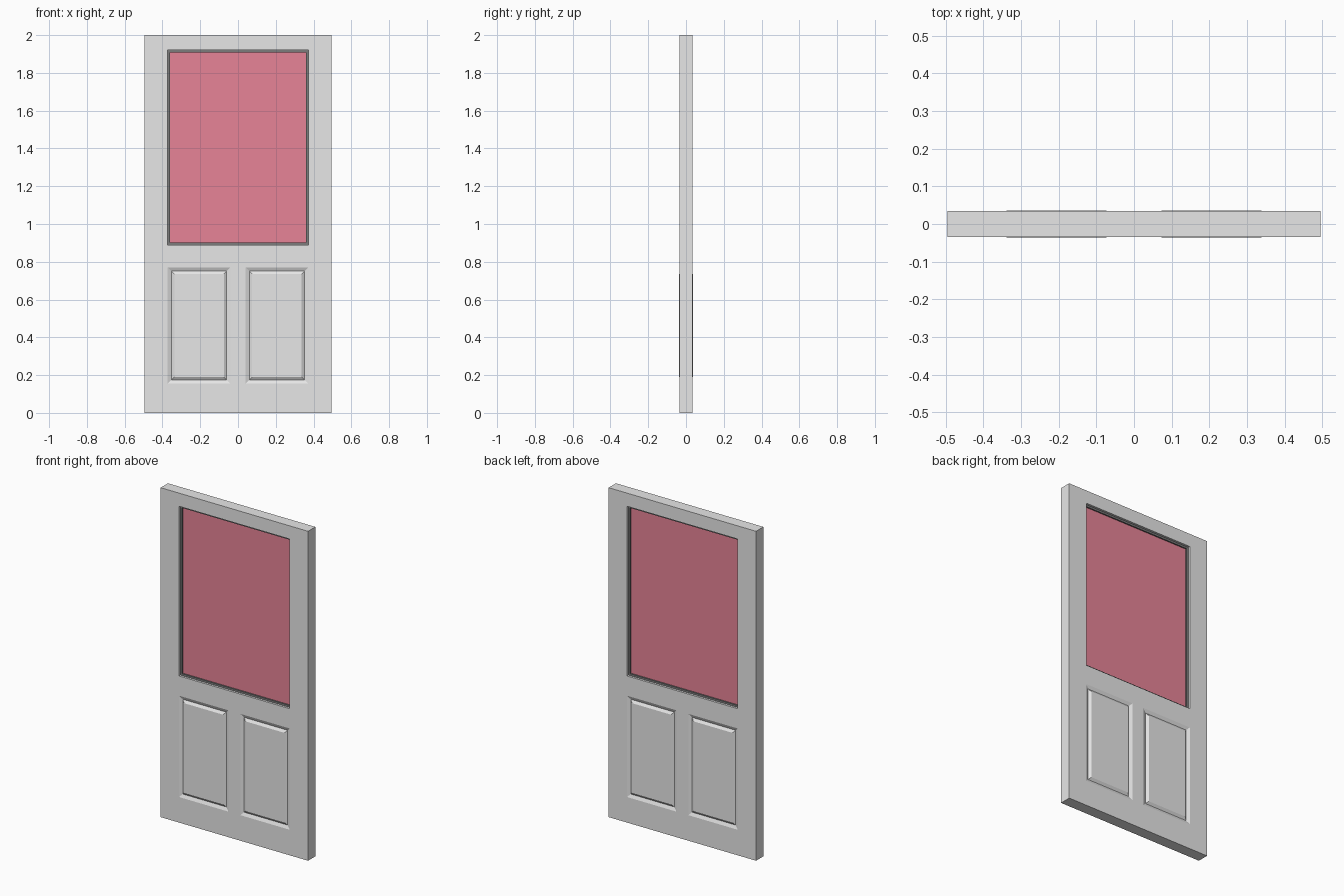
import bpy
import bmesh

cube = bpy.data.objects.get("Cube")
if cube:
    bpy.data.objects.remove(cube, do_unlink=True)


def make_material(name, rgb):
    mat = bpy.data.materials.new(name)
    mat.use_nodes = True
    mat.diffuse_color = (*rgb, 1)
    mat.node_tree.nodes["Principled BSDF"].inputs["Base Color"].default_value = (*rgb, 1)
    return mat


grey = make_material("light grey paint", (0.8, 0.8, 0.8))
dark = make_material("dark grey seal", (0.2, 0.2, 0.2))
rose = make_material("rose glass", (0.8, 0.23, 0.31))

HALF_W, HALF_T = 0.495, 0.035
OPEN_X, GAP = 0.372, 0.04
OPEN_LOW, OPEN_TOP = 0.89, 1.92
XS = [-HALF_W, -OPEN_X, -GAP, GAP, OPEN_X, HALF_W]
ZS = [0, 0.155, 0.77, OPEN_LOW, OPEN_TOP, 2]


def add_object(name, bm, mat):
    bmesh.ops.recalc_face_normals(bm, faces=bm.faces)
    mesh = bpy.data.meshes.new(name)
    bm.to_mesh(mesh)
    bm.free()
    mesh.materials.append(mat)
    obj = bpy.data.objects.new(name, mesh)
    bpy.context.collection.objects.link(obj)
    return obj


# Door leaf: front half with window opening and raised panels, mirrored to the back
bm = bmesh.new()
grid = [[bm.verts.new((x, -HALF_T, z)) for z in ZS] for x in XS]
panels = []
for i in range(5):
    for j in range(5):
        if j == 3 and 1 <= i <= 3:
            continue
        face = bm.faces.new((grid[i][j], grid[i + 1][j],
                             grid[i + 1][j + 1], grid[i][j + 1]))
        if j == 1 and i in (1, 3):
            panels.append(face)
bm.normal_update()

# Edges of the leaf and the window jambs run back to the middle plane
rim = [e for e in bm.edges if e.is_boundary]
walls = bmesh.ops.extrude_edge_only(bm, edges=rim)
for v in [g for g in walls["geom"] if isinstance(g, bmesh.types.BMVert)]:
    v.co.y = 0

# Panel profile: shallow groove, then a bevel up to the raised field
for thickness, depth in ((0.028, -0.009), (0.022, 0.0105)):
    bmesh.ops.inset_individual(bm, faces=panels, thickness=thickness, depth=depth)
    bm.normal_update()

leaf = add_object("door_leaf", bm, grey)
mirror = leaf.modifiers.new("back_half", "MIRROR")
mirror.use_axis = (False, True, False)
mirror.merge_threshold = 0.0001


def box(name, x0, x1, y0, y1, z0, z1, mat):
    bm = bmesh.new()
    bmesh.ops.create_cube(bm, size=1)
    for v in bm.verts:
        v.co = (x1 if v.co.x > 0 else x0,
                y1 if v.co.y > 0 else y0,
                z1 if v.co.z > 0 else z0)
    return add_object(name, bm, mat)


# Window seal around the glass
SEAL, SEAL_T = 0.012, 0.022
for side, s in (("left", 1), ("right", -1)):
    a, b = sorted((s * OPEN_X, s * (OPEN_X - SEAL)))
    box("window_seal_" + side, a, b, -SEAL_T, SEAL_T, OPEN_LOW, OPEN_TOP, dark)
inner = OPEN_X - SEAL
box("window_seal_bottom", -inner, inner, -SEAL_T, SEAL_T, OPEN_LOW, OPEN_LOW + SEAL, dark)
box("window_seal_top", -inner, inner, -SEAL_T, SEAL_T, OPEN_TOP - SEAL, OPEN_TOP, dark)

# Glass pane
box("window_glass", -inner, inner, -0.014, 0.014,
    OPEN_LOW + SEAL, OPEN_TOP - SEAL, rose)
